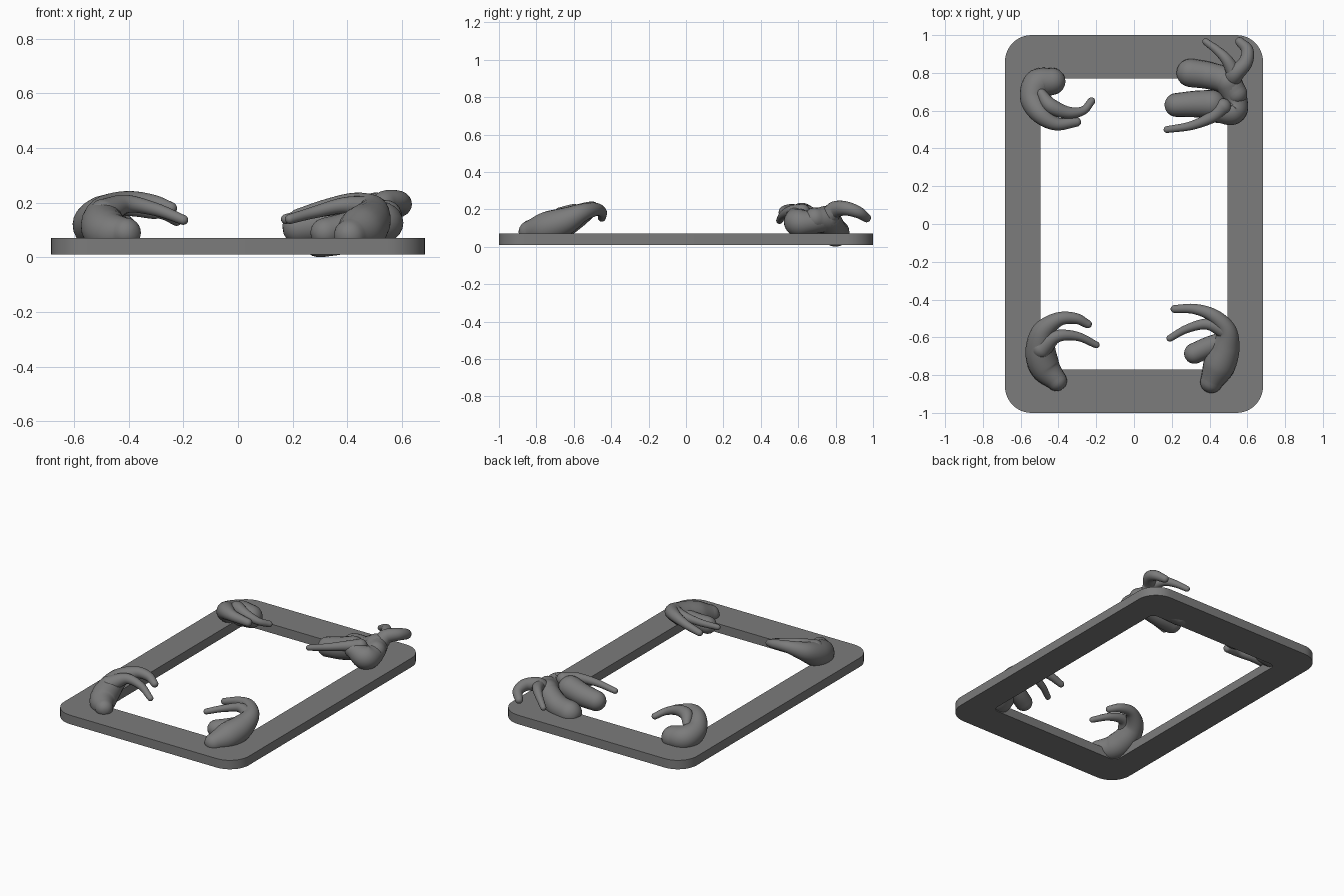
import bpy
import bmesh
from math import pi, cos, sin
from mathutils import Vector

cube = bpy.data.objects.get("Cube")
if cube:
    bpy.data.objects.remove(cube, do_unlink=True)

grey = bpy.data.materials.new("stone_grey")
grey.use_nodes = True
colour = (0.2, 0.2, 0.2, 1)
grey.diffuse_color = colour
grey.node_tree.nodes["Principled BSDF"].inputs["Base Color"].default_value = colour


def finish(name, bm, angle):
    bmesh.ops.recalc_face_normals(bm, faces=bm.faces)
    mesh = bpy.data.meshes.new(name)
    bm.to_mesh(mesh)
    bm.free()
    mesh.materials.append(grey)
    obj = bpy.data.objects.new(name, mesh)
    bpy.context.collection.objects.link(obj)
    bpy.ops.object.select_all(action='DESELECT')
    obj.select_set(True)
    bpy.context.view_layer.objects.active = obj
    bpy.ops.object.shade_smooth_by_angle(angle=angle)


def bridge(bm, a, b):
    for i in range(len(a)):
        j = (i + 1) % len(a)
        bm.faces.new((a[i], a[j], b[j], b[i]))


# Rounded rectangular frame
def rounded_loop(bm, hx, hy, radius, z, steps=10):
    loop = []
    for corner, (sx, sy) in enumerate(((1, 1), (-1, 1), (-1, -1), (1, -1))):
        for k in range(steps + 1):
            a = (corner + k / steps) * pi / 2
            loop.append(bm.verts.new((sx * (hx - radius) + radius * cos(a),
                                      sy * (hy - radius) + radius * sin(a), z)))
    return loop


bm = bmesh.new()
low, high = 0.01, 0.07
loops = [rounded_loop(bm, *dims, z) for dims, z in (
    ((0.683, 1, 0.14), low), ((0.683, 1, 0.14), high),
    ((0.495, 0.77, 0.04), high), ((0.495, 0.77, 0.04), low))]
for i in range(4):
    bridge(bm, loops[i], loops[(i + 1) % 4])
finish("frame", bm, 0.6)


# Tapered tendril with round ends, swept along points (x, y, z, radius)
def tendril(name, points, steps=10, sides=20):
    pts = [Vector(p) for p in points]
    pts = [2 * pts[0] - pts[1]] + pts + [2 * pts[-1] - pts[-2]]
    path = []
    for a, b, c, d in zip(pts, pts[1:], pts[2:], pts[3:]):
        for k in range(steps):
            t = k / steps
            path.append(0.5 * (2 * b + (c - a) * t + (2 * a - 5 * b + 4 * c - d) * t * t
                               + (3 * b - a - 3 * c + d) * t ** 3))
    path.append(pts[-2])
    centres = [p.to_3d() for p in path]
    last = len(path) - 1
    tangents = [(centres[min(i + 1, last)] - centres[max(i - 1, 0)]).normalized()
                for i in range(last + 1)]
    rings = [(c, t, p.w) for c, t, p in zip(centres, tangents, path)]

    def cap(ring, sign):
        c, t, r = ring
        angles = [k * pi / 12 for k in range(1, 6)]
        return [(c + sign * t * r * sin(a), t, r * cos(a)) for a in angles]

    rings = cap(rings[0], -1)[::-1] + rings + cap(rings[-1], 1)
    bm = bmesh.new()
    loops = []
    for c, t, r in rings:
        side = t.cross(Vector((0, 0, 1))).normalized()
        up = side.cross(t)
        loops.append([bm.verts.new(c + r * (side * cos(a) + up * sin(a)))
                      for a in (2 * pi * k / sides for k in range(sides))])
    for a, b in zip(loops, loops[1:]):
        bridge(bm, a, b)
    bm.faces.new(loops[0])
    bm.faces.new(loops[-1])
    finish(name, bm, 1.2)


# Front right corner
tendril("front_right_stem", [
    (-.41, -.83, .09, .055), (-.47, -.76, .09, .08), (-.495, -.67, .12, .08),
    (-.48, -.57, .17, .06), (-.40, -.505, .205, .038), (-.31, -.5, .2, .029),
    (-.245, -.53, .18, .022)])
tendril("front_right_finger", [
    (-.49, -.66, .16, .055), (-.41, -.595, .195, .034), (-.3, -.595, .175, .024),
    (-.2, -.64, .137, .018)])

# Front left corner
tendril("front_left_stem", [
    (.41, -.835, .08, .06), (.45, -.75, .1, .085), (.485, -.65, .135, .075),
    (.49, -.56, .18, .05), (.42, -.485, .2, .036), (.32, -.45, .185, .027),
    (.215, -.45, .155, .021)])
tendril("front_left_finger", [
    (.49, -.57, .18, .045), (.39, -.53, .19, .03), (.28, -.555, .165, .022),
    (.19, -.605, .14, .018)])
tendril("front_left_stub", [
    (.49, -.62, .14, .055), (.4, -.65, .11, .055), (.32, -.685, .09, .055)])

# Back right corner
tendril("back_right_stem", [
    (-.435, .755, .09, .072), (-.51, .74, .1, .078), (-.535, .66, .13, .067),
    (-.49, .58, .175, .053), (-.41, .53, .185, .035), (-.305, .54, .165, .025)])
tendril("back_right_finger", [
    (-.49, .69, .17, .026), (-.44, .625, .195, .04), (-.35, .59, .185, .032),
    (-.27, .6, .16, .023), (-.225, .65, .135, .02)])

# Back left corner: two stubs, a curling stem and two outward claws
tendril("back_left_root", [
    (.3, .8, .075, .075), (.4, .785, .09, .072), (.49, .755, .14, .07),
    (.54, .69, .15, .06)])
tendril("back_left_stub", [
    (.225, .63, .11, .063), (.32, .635, .125, .07), (.41, .635, .15, .075)])
tendril("back_left_stem", [
    (.5, .75, .15, .07), (.535, .66, .13, .065), (.52, .6, .13, .075),
    (.44, .585, .165, .05)])
tendril("back_left_finger", [
    (.47, .62, .185, .045), (.41, .565, .19, .032), (.3, .52, .17, .023),
    (.175, .5, .14, .018)])
tendril("back_left_outer_claw", [
    (.52, .77, .17, .05), (.54, .8, .2, .045), (.59, .855, .205, .038),
    (.6, .92, .185, .032), (.56, .965, .155, .024)])
tendril("back_left_inner_claw", [
    (.53, .8, .195, .04), (.49, .87, .205, .03), (.44, .92, .185, .023),
    (.38, .965, .15, .018)])
